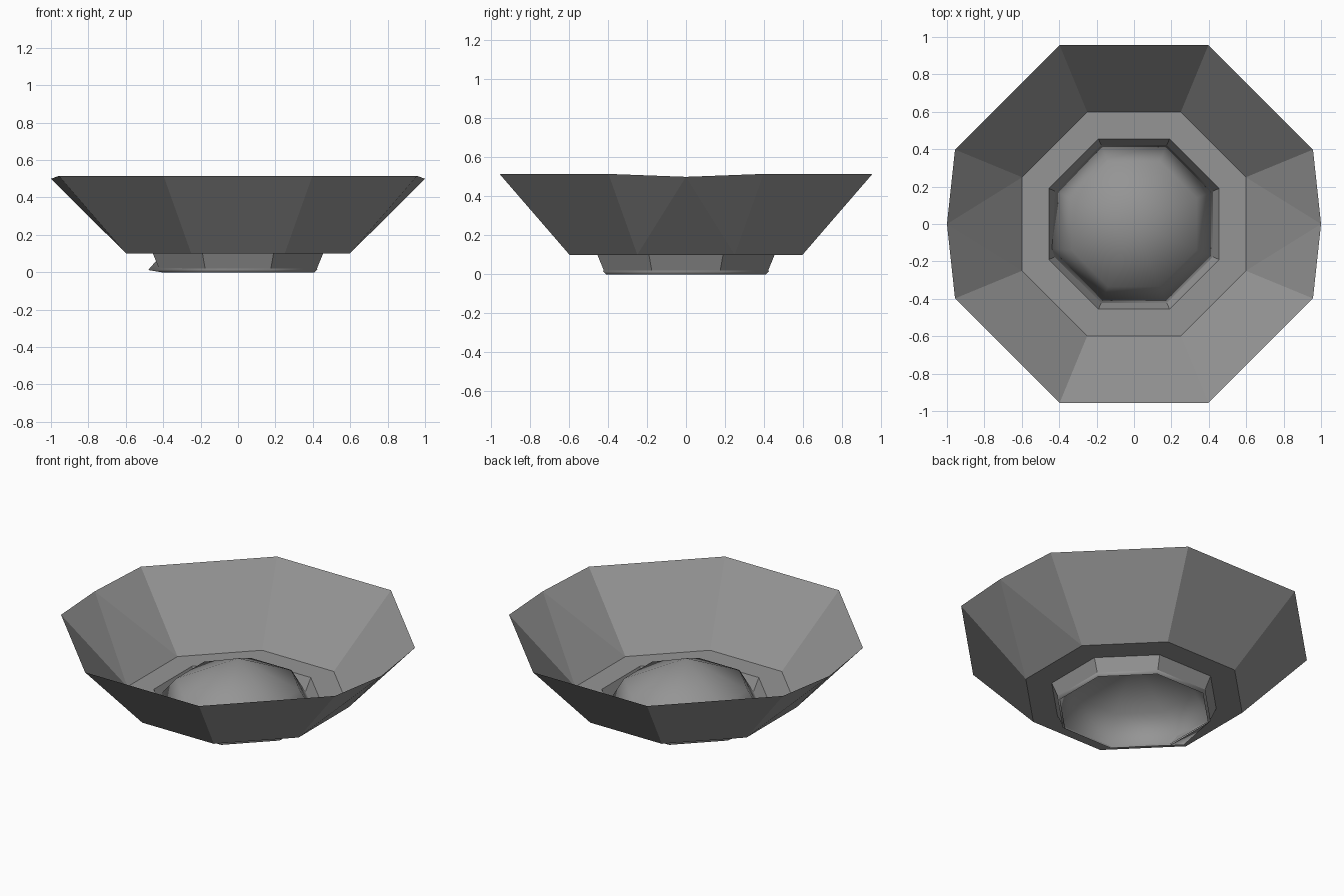
import bpy, bmesh, math
from mathutils import Vector

cube = bpy.data.objects.get("Cube")
if cube:
    bpy.data.objects.remove(cube)

grey = bpy.data.materials.new("mid_grey")
grey.use_nodes = True
GREY = (0.3, 0.3, 0.3, 1)
grey.diffuse_color = GREY
grey.node_tree.nodes["Principled BSDF"].inputs["Base Color"].default_value = GREY


def octagon(bm, reach, half, z):
    """Eight corners with flat sides facing x and y, starting on the +x side."""
    quarter = [Vector((reach, -half, z)), Vector((reach, half, z))]
    ring = []
    for k in range(4):
        for p in quarter:
            x, y = p.xy
            for _ in range(k):
                x, y = -y, x
            ring.append(bm.verts.new((x, y, z)))
    return ring


def bridge(bm, lower, upper):
    """Band of quads, facing outwards."""
    n = len(lower)
    return [bm.faces.new((lower[i], lower[(i + 1) % n], upper[(i + 1) % n], upper[i]))
            for i in range(n)]


def finish(bm, name):
    mesh = bpy.data.meshes.new(name)
    bm.to_mesh(mesh)
    bm.free()
    mesh.materials.append(grey)
    obj = bpy.data.objects.new(name, mesh)
    bpy.context.collection.objects.link(obj)
    return obj


# Open dish: flared wall, flat floor ring and a short tapered collar below
bm = bmesh.new()
collar = octagon(bm, 0.42, 0.175, 0.015)
inner = octagon(bm, 0.455, 0.19, 0.1)
floor = octagon(bm, 0.598, 0.25, 0.1)
rim = octagon(bm, 0.957, 0.398, 0.515)
bridge(bm, collar, inner)
bridge(bm, inner, floor)
sides = bridge(bm, floor, rim)
# The two x-facing wall panels fan out to a point in the middle of the rim
for i in (0, 4):
    bm.faces.remove(sides[i])
    tip = bm.verts.new((math.copysign(1, rim[i].co.x), 0, 0.5))
    loop = (rim[i], floor[i], floor[i + 1], rim[i + 1])
    for a, b in zip(loop, loop[1:]):
        bm.faces.new((a, b, tip))
finish(bm, "dish")

# Hollow pointed dome seated in the collar, smooth shaded
bm = bmesh.new()
rings = [octagon(bm, r, r * 0.414, z)
         for r, z in ((0.41, 0.0), (0.425, 0.015), (0.335, 0.18))]
for low, high in zip(rings, rings[1:]):
    bridge(bm, low, high)
apex = bm.verts.new((0, 0, 0.345))
top = rings[-1]
for i in range(8):
    bm.faces.new((top[i], top[(i + 1) % 8], apex))
# One skirt corner pokes out through the collar
rings[1][5].co = (-0.48, -0.13, 0.012)
for f in bm.faces:
    f.smooth = True
finish(bm, "dome")
